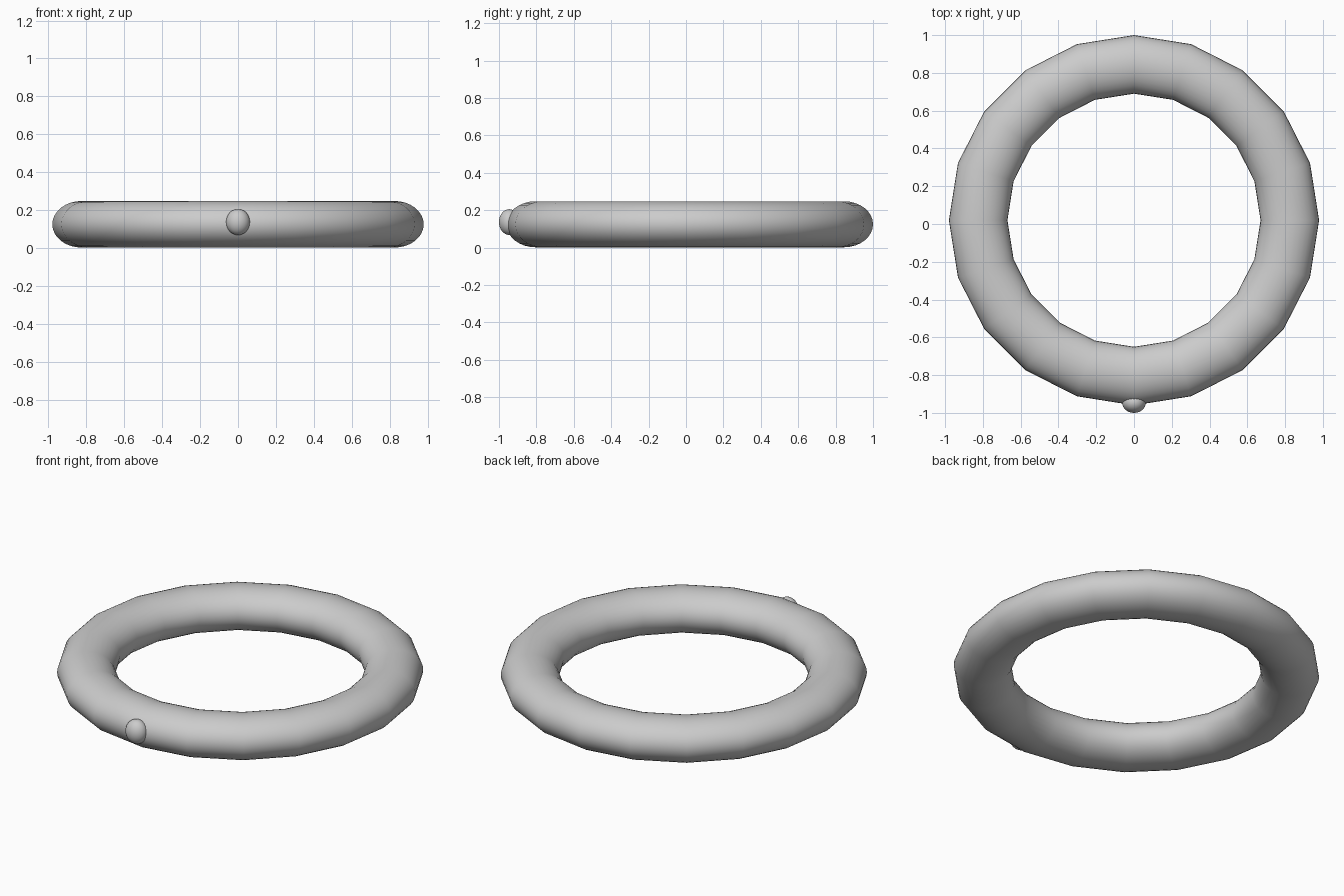
import bpy
from math import radians

if "Cube" in bpy.data.objects:
    bpy.data.objects.remove(bpy.data.objects["Cube"])


def finish(name, scale):
    obj = bpy.context.object
    obj.name = name
    obj.scale = scale
    bpy.ops.object.transform_apply(location=False, rotation=False, scale=True)
    bpy.ops.object.shade_smooth()
    return obj


# Ring: 20-sided loop with a slightly flattened round section
bpy.ops.mesh.primitive_torus_add(
    major_segments=20, minor_segments=32,
    major_radius=0.825, minor_radius=0.155, location=(0, 0.02, 0.125))
finish("ring", (1, 1, 0.123 / 0.155))

# Bead: small oval stud half sunk into the front of the ring
bpy.ops.mesh.primitive_uv_sphere_add(
    segments=32, ring_count=16, radius=1, location=(0, -0.945, 0.137))
finish("front_bead", (0.063, 0.055, 0.069))
